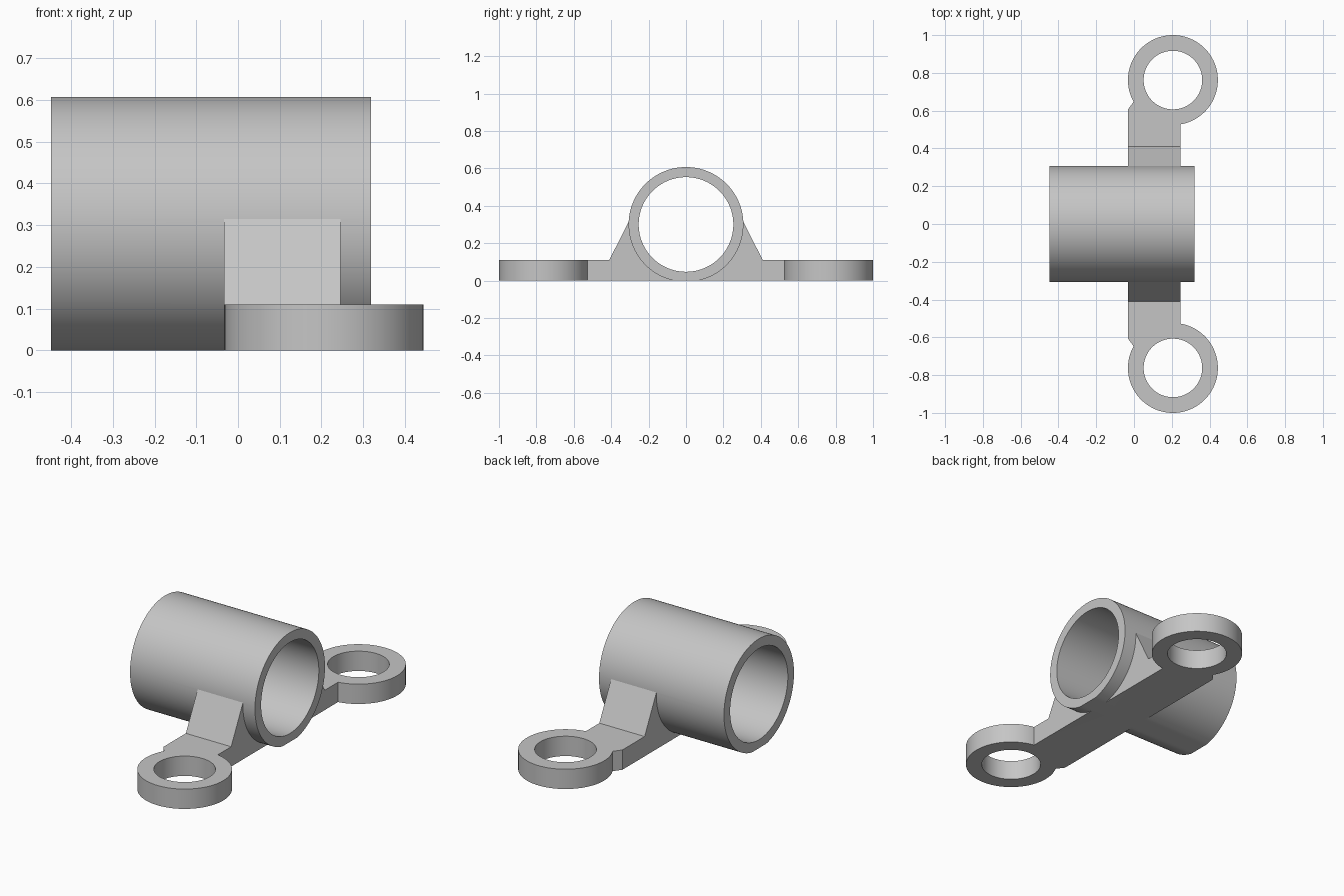
import bpy, bmesh, math
from mathutils import Vector

cube = bpy.data.objects.get("Cube")
if cube:
    bpy.data.objects.remove(cube, do_unlink=True)

grey = bpy.data.materials.new("plain_grey")
grey.use_nodes = True
COLOUR = (0.56, 0.56, 0.56, 1)
grey.diffuse_color = COLOUR
grey.node_tree.nodes["Principled BSDF"].inputs["Base Color"].default_value = COLOUR

BORE_Z = 0.30
ARM_X = (-0.033, 0.245)
ARM_TOP = 0.11
RING_X, RING_Y = 0.206, 0.762


def circle(cx, cy, radius, count=128):
    return [(cx + radius * math.cos(2 * math.pi * i / count),
             cy + radius * math.sin(2 * math.pi * i / count)) for i in range(count)]


def extrude(name, outline, start, end, axis):
    """Prism from a closed outline: (x, y) along Z or (y, z) along X."""
    place = (lambda a, b, d: (a, b, d)) if axis == "Z" else (lambda a, b, d: (d, a, b))
    bm = bmesh.new()
    face = bm.faces.new([bm.verts.new(place(a, b, start)) for a, b in outline])
    grown = bmesh.ops.extrude_face_region(bm, geom=[face])["geom"]
    bmesh.ops.translate(bm, vec=Vector(place(0, 0, end - start)),
                        verts=[v for v in grown if isinstance(v, bmesh.types.BMVert)])
    bmesh.ops.recalc_face_normals(bm, faces=bm.faces)
    mesh = bpy.data.meshes.new(name)
    bm.to_mesh(mesh)
    bm.free()
    mesh.materials.append(grey)
    obj = bpy.data.objects.new(name, mesh)
    bpy.context.collection.objects.link(obj)
    return obj


def combine(target, other, operation):
    bpy.context.view_layer.objects.active = target
    mod = target.modifiers.new(operation.lower(), "BOOLEAN")
    mod.operation, mod.solver, mod.object = operation, "EXACT", other
    bpy.ops.object.modifier_apply(modifier=mod.name)
    bpy.data.objects.remove(other, do_unlink=True)


# Sleeve with a flat on its underside
sleeve = [(y, max(z, 0)) for y, z in circle(0, BORE_Z, 0.307)]
bracket = extrude("sleeve_bracket", sleeve, -0.448, 0.319, "X")

# Base bar running under the sleeve, with chamfered outer corners
half = [(ARM_X[1], 0.65), (0, 0.65), (ARM_X[0], 0.605)]
bar = half + [(x, -y) for x, y in reversed(half)]
combine(bracket, extrude("base_bar", bar, 0, ARM_TOP, "Z"), "UNION")

# Sloping gussets on both sides of the sleeve
slope = [(0.41, 0.05), (0.41, ARM_TOP), (0.304, 0.32)]
gusset = slope + [(-y, z) for y, z in reversed(slope)]
combine(bracket, extrude("gussets", gusset, *ARM_X, "X"), "UNION")

# Mounting rings and their holes
for side in (-1, 1):
    centre = (RING_X, side * RING_Y)
    combine(bracket, extrude("ring", circle(*centre, 0.238), 0, ARM_TOP, "Z"), "UNION")
    combine(bracket, extrude("hole", circle(*centre, 0.155), -0.1, 0.2, "Z"), "DIFFERENCE")

# Sleeve bore
combine(bracket, extrude("bore", circle(0, BORE_Z, 0.253), -0.6, 0.6, "X"), "DIFFERENCE")

bpy.ops.object.select_all(action="DESELECT")
bracket.select_set(True)
bpy.context.view_layer.objects.active = bracket
bpy.ops.object.shade_smooth_by_angle(angle=math.radians(20))
